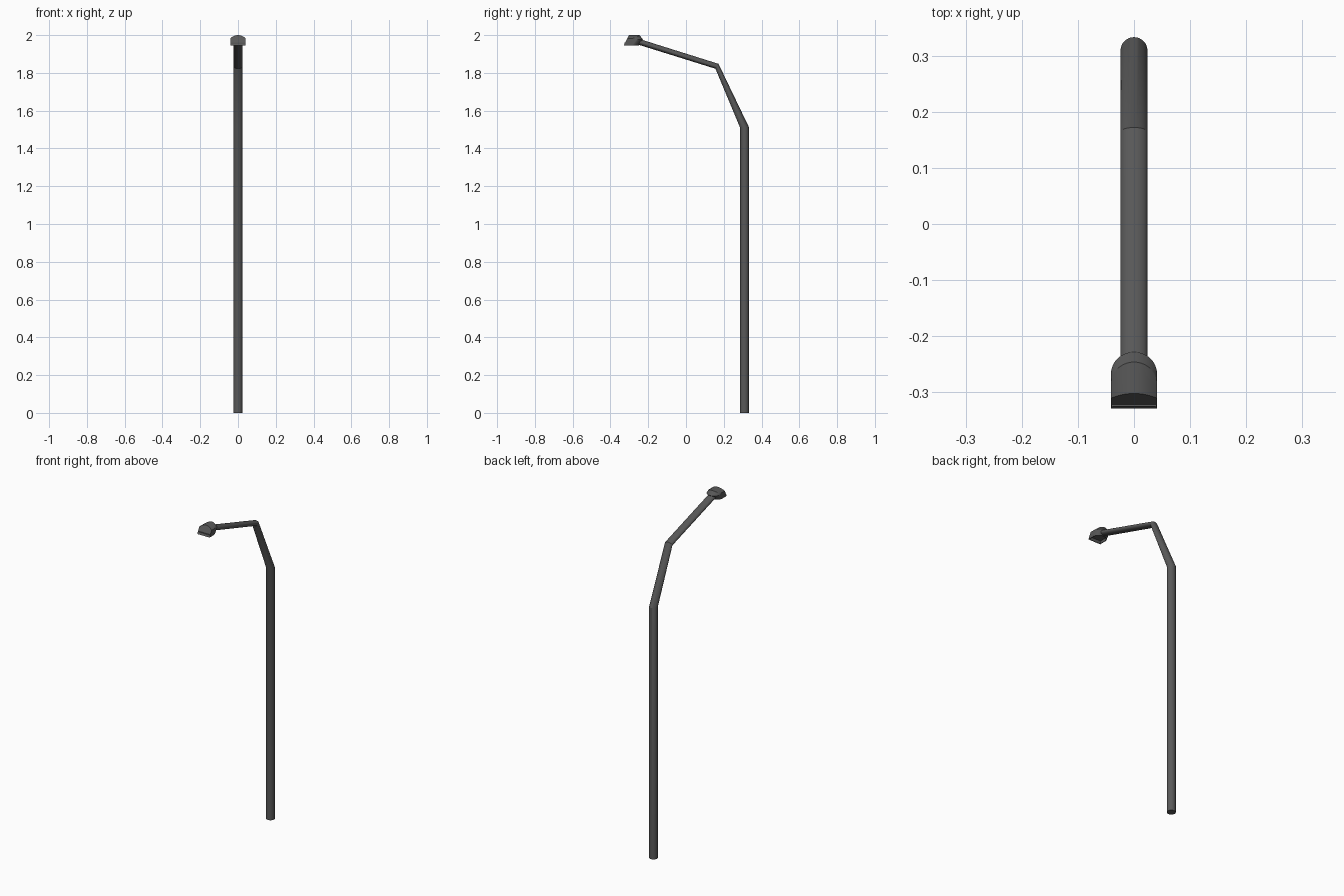
import bpy, bmesh
from math import sin, cos, pi, sqrt, radians

if "Cube" in bpy.data.objects:
    bpy.data.objects.remove(bpy.data.objects["Cube"])


def finish(name, bm):
    bmesh.ops.recalc_face_normals(bm, faces=bm.faces)
    mesh = bpy.data.meshes.new(name)
    bm.to_mesh(mesh)
    bm.free()
    ob = bpy.data.objects.new(name, mesh)
    bpy.context.collection.objects.link(ob)
    bpy.ops.object.select_all(action='DESELECT')
    ob.select_set(True)
    bpy.context.view_layer.objects.active = ob
    bpy.ops.object.shade_smooth_by_angle(angle=radians(25))
    return ob


def mat():
    m = bpy.data.materials.new("dark_metal")
    m.diffuse_color = (0.1, 0.1, 0.1, 1)
    m.use_nodes = True
    m.node_tree.nodes["Principled BSDF"].inputs["Base Color"].default_value = m.diffuse_color
    return m


dark = mat()

# Bent pole: elliptical rings given by centre (y, z) and half axis (y, z)
R, N = 0.024, 32
rings = [((0.309, 0.0), (R, 0.0)),
         ((0.309, 1.513), (R, 0.0)),
         ((0.164, 1.835), (0.008, 0.013)),
         ((-0.245, 1.963), (0.006, 0.014))]
bm = bmesh.new()
loops = []
for (cy, cz), (ay, az) in rings:
    loops.append([bm.verts.new((R * cos(a), cy + ay * sin(a), cz + az * sin(a)))
                  for a in (2 * pi * i / N for i in range(N))])
for lo, hi in zip(loops, loops[1:]):
    for i in range(N):
        j = (i + 1) % N
        bm.faces.new((lo[i], lo[j], hi[j], hi[i]))
bm.faces.new(loops[0])
bm.faces.new(loops[-1])
finish("bent_pole", bm).data.materials.append(dark)

# Lamp head: side profile lofted across x, arched top and rounded back
W, COLS = 0.041, 20
bm = bmesh.new()
cols = []
for i in range(COLS + 1):
    s = sin(pi * (i / COLS - 0.5))
    top = 2.0 - 0.017 * s * s
    back = -0.267 + 0.039 * sqrt(max(0, 1 - s * s))
    front_top = -0.329 + 0.027 * (top - 1.946) / 0.054
    profile = [(-0.329, 1.946), (front_top, top), (back - 0.018, top),
               (back, 1.976), (back - 0.022, 1.946)]
    cols.append([bm.verts.new((W * s, y, z)) for y, z in profile])
underside = []
for a, b in zip(cols, cols[1:]):
    for k in range(5):
        n = (k + 1) % 5
        f = bm.faces.new((a[k], a[n], b[n], b[k]))
        if k == 4:
            underside.append(f)
bm.faces.new(cols[0])
bm.faces.new(cols[-1])
bmesh.ops.recalc_face_normals(bm, faces=bm.faces)

# Recessed lamp opening on the underside
bmesh.ops.inset_region(bm, faces=underside, thickness=0.004)
opening = bmesh.ops.extrude_face_region(bm, geom=underside)
bmesh.ops.translate(bm, vec=(0, 0, 0.015),
                    verts=[g for g in opening["geom"] if isinstance(g, bmesh.types.BMVert)])
bmesh.ops.delete(bm, geom=underside, context='FACES')
finish("lamp_head", bm).data.materials.append(dark)
